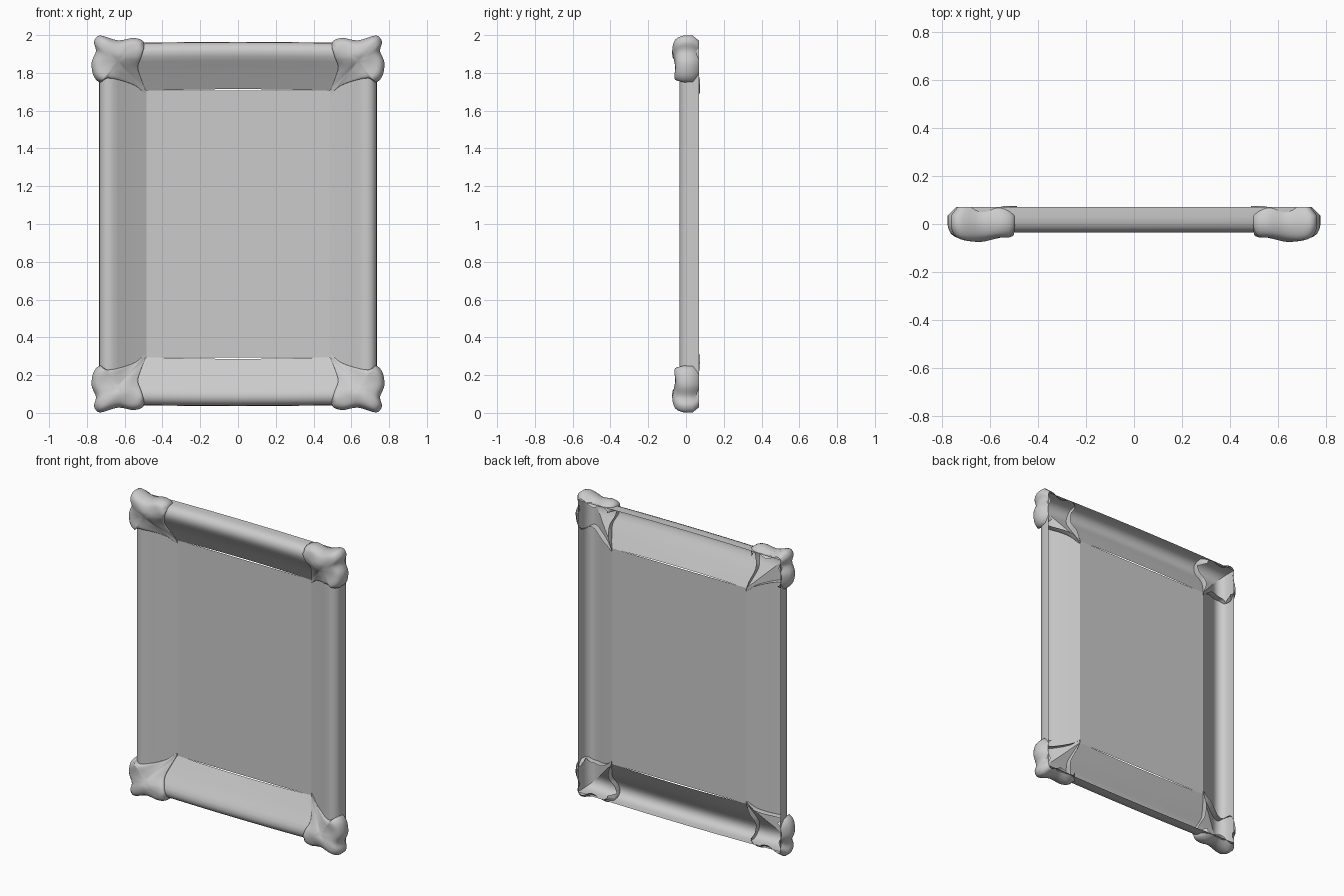
import bpy, bmesh, math
from mathutils import Vector

cube = bpy.data.objects.get("Cube")
if cube:
    bpy.data.objects.remove(cube, do_unlink=True)

grey = bpy.data.materials.new("plain grey")
grey.use_nodes = True
grey.diffuse_color = (0.6, 0.6, 0.6, 1)
grey.node_tree.nodes["Principled BSDF"].inputs["Base Color"].default_value = (0.6, 0.6, 0.6, 1)

HALF_W, HALF_H, MID = 0.735, 0.955, 1.0   # outer half sizes and centre height
BACK = 0.07
# moulding section: distance in from the outer edge, depth
SECTION = [(0, BACK), (0, 0.03), (0.003, 0.005), (0.012, -0.015), (0.028, -0.029),
           (0.05, -0.035), (0.075, -0.03), (0.1, -0.016), (0.13, 0.003),
           (0.17, 0.026), (0.21, 0.048), (0.25, BACK)]


def make(name, verts, faces, angle=40):
    mesh = bpy.data.meshes.new(name)
    mesh.from_pydata(verts, [], faces)
    mesh.materials.append(grey)
    bm = bmesh.new()
    bm.from_mesh(mesh)
    bmesh.ops.recalc_face_normals(bm, faces=bm.faces)
    # open shells: make sure the outside faces the front
    if sum(f.normal.y * f.calc_area() for f in bm.faces) > 0:
        bmesh.ops.reverse_faces(bm, faces=bm.faces)
    bm.to_mesh(mesh)
    bm.free()
    ob = bpy.data.objects.new(name, mesh)
    bpy.context.collection.objects.link(ob)
    bpy.ops.object.select_all(action="DESELECT")
    ob.select_set(True)
    bpy.context.view_layer.objects.active = ob
    bpy.ops.object.shade_smooth_by_angle(angle=math.radians(angle))
    return ob


def moulding_depth(x, z):
    """Depth of the moulding front under a point of the upper left quarter."""
    t = max(0.05, min(HALF_W - x, HALF_H - z))
    for (a, ya), (b, yb) in zip(SECTION[5:], SECTION[6:]):
        if t <= b:
            return ya + (yb - ya) * (t - a) / (b - a)
    return BACK


def rail(name, along, across, flip, vertical):
    """Mitred open-backed moulding that bows out a little in the middle."""
    steps, verts, faces = 12, [], []
    n = len(SECTION)
    for i in range(steps + 1):
        u = 2 * i / steps - 1
        for d, y in SECTION:
            bow = 0.009 * (1 - u * u)
            a, c = u * (along - d), flip * (across - d + bow * (0 if vertical else 1))
            verts.append((c, y, MID + a) if vertical else (a, y, MID + c))
    for i in range(steps):
        for j in range(n - 1):
            p = i * n + j
            faces.append((p, p + 1, p + n + 1, p + n))
    make(name, verts, faces)


rail("top_rail", HALF_W, HALF_H, 1, False)
rail("bottom_rail", HALF_W, HALF_H, -1, False)
rail("left_rail", HALF_H, HALF_W, 1, True)
rail("right_rail", HALF_H, HALF_W, -1, True)

# flat panel closing the opening
px, pz = HALF_W - 0.248, HALF_H - 0.248
make("panel", [(-px, BACK, MID - pz), (px, BACK, MID - pz),
               (px, BACK, MID + pz), (-px, BACK, MID + pz)], [(0, 1, 2, 3)])

# lobed outline of a corner cap, starting at its inner point
OUTLINE = [(0.487, 0.69), (0.54, 0.73), (0.61, 0.757), (0.69, 0.772), (0.73, 0.75),
           (0.765, 0.785), (0.775, 0.855), (0.752, 0.915), (0.762, 0.965), (0.73, 0.998),
           (0.635, 0.972), (0.55, 0.985), (0.497, 0.96), (0.51, 0.89), (0.53, 0.83),
           (0.51, 0.76)]
SMOOTH = 4


def spline(points, steps):
    out, n = [], len(points)
    for i in range(n):
        a, b, c, d = (Vector(points[(i + k) % n]) for k in (-1, 0, 1, 2))
        for s in range(steps):
            t = s / steps
            out.append(0.5 * (2 * b + (c - a) * t + (2 * a - 5 * b + 4 * c - d) * t * t
                              + (3 * b - a - 3 * c + d) * t ** 3))
    return out


def corner_cap(name, sx, sz):
    rim = spline(OUTLINE, SMOOTH)
    tip, centre = Vector(OUTLINE[0]), Vector((0.635, 0.86))
    scales = [0.2, 0.4, 0.58, 0.72, 0.83, 0.91, 0.96, 0.99, 1.0]
    n = len(rim)

    def surface(p, s):
        # swelling above the moulding, with ridges fanning out of the inner point
        v = p - tip
        fan = math.atan2(v.y, v.x)
        ridge = math.cos((fan - math.pi * 0.3) * 9) * min(1, v.length / 0.25)
        puff = math.sqrt(max(0, 1 - s ** 2.6))
        reach = min(1, v.length / 0.18)
        return moulding_depth(p.x, p.y) - 0.006 - (0.026 * reach + 0.009 * ridge) * puff

    def place(p, y):
        return (sx * p.x, min(y, 0.075), MID + sz * p.y)

    verts, faces = [place(centre, surface(centre, 0))], []
    for s in scales:
        for p in rim:
            q = centre + (p - centre) * s
            outer = q.x > HALF_W - 0.02 or q.y > HALF_H - 0.02
            y = surface(q, s)
            # outer lobes round over towards their side walls
            verts.append(place(q, y + (0.035 * s ** 12 if outer else 0)))
    # side walls on the outside, short tucked-in skirt across the moulding
    for depth, pull in ((0.5, 0.0), (1.0, 0.035)):
        for p in rim:
            if p.x > HALF_W - 0.01 or p.y > HALF_H - 0.02:
                q = p + (centre - p).normalized() * pull
                verts.append(place(q, 0.02 + (BACK - 0.02) * (depth * 2 - 1) + 0.0
                                   if depth > 0.5 else 0.035))
            else:
                verts.append(place(p, moulding_depth(p.x, p.y) + 0.04 * depth))
    for j in range(n):
        k = (j + 1) % n
        faces.append((0, 1 + j, 1 + k))
        for r in range(len(scales) + 1):
            a, b = 1 + r * n, 1 + (r + 1) * n
            faces.append((a + j, b + j, b + k, a + k))
    make(name, verts, faces, 50)


for z_name, sz in (("top", 1), ("bottom", -1)):
    for x_name, sx in (("left", 1), ("right", -1)):
        corner_cap(f"{z_name}_{x_name}_corner_cap", sx, sz)
